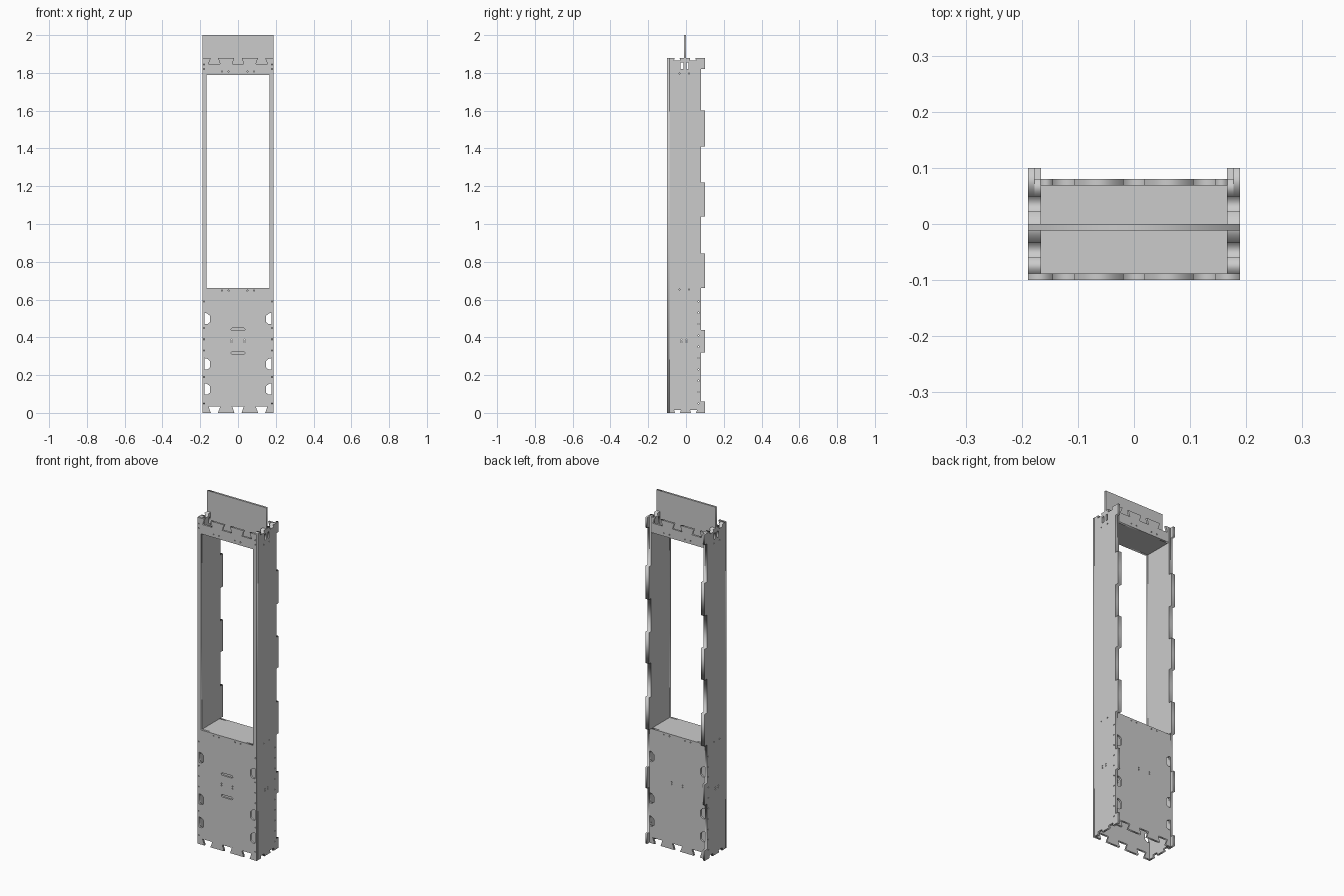
import bpy
from math import cos, sin, pi
from mathutils import Matrix

if "Cube" in bpy.data.objects:
    bpy.data.objects.remove(bpy.data.objects["Cube"])

T = 0.0115   # sheet thickness
X, TOP = 0.189, 1.88
# sheet directions: (u, v, thickness) -> world axes
FRONT = Matrix(((1, 0, 0, 0), (0, 0, -1, 0), (0, 1, 0, 0), (0, 0, 0, 1)))
SIDE = Matrix(((0, 0, 1, 0), (1, 0, 0, 0), (0, 1, 0, 0), (0, 0, 0, 1)))
FLAT = Matrix.Identity(4)


def sheet(name, outline, holes, plane, centre, t=T):
    """Flat cut sheet with holes, made from a filled 2D curve."""
    cu = bpy.data.curves.new(name, 'CURVE')
    cu.dimensions, cu.fill_mode, cu.extrude = '2D', 'BOTH', t / 2
    for pts in [outline] + holes:
        s = cu.splines.new('POLY')
        s.points.add(len(pts) - 1)
        for p, (u, v) in zip(s.points, pts):
            p.co = (u, v, 0, 1)
        s.use_cyclic_u = True
    tmp = bpy.data.objects.new(name + "_curve", cu)
    bpy.context.collection.objects.link(tmp)
    dg = bpy.context.evaluated_depsgraph_get()
    me = bpy.data.meshes.new_from_object(tmp.evaluated_get(dg))
    bpy.data.objects.remove(tmp)
    me.transform(Matrix.Translation(centre) @ plane)
    ob = bpy.data.objects.new(name, me)
    bpy.context.collection.objects.link(ob)
    return ob


def rect(u0, v0, u1, v1):
    return [(u0, v0), (u1, v0), (u1, v1), (u0, v1)]


def screw(u, v, r=0.0035):
    return [(u + r * cos(i * pi / 4), v + r * sin(i * pi / 4)) for i in range(8)]


def slot(u, v, hw, r):
    ends = [(hw - r, -pi / 2), (r - hw, pi / 2)]
    return [(u + c + r * cos(a + i * pi / 4), v + r * sin(a + i * pi / 4))
            for c, a in ends for i in range(5)]


def dovetail(c, v, depth, hw, flare):
    """Notch points from left to right on an edge at height v."""
    return [(c - hw, v), (c - hw - flare, v + depth),
            (c + hw + flare, v + depth), (c + hw, v)]


def dovetails(v, depth, centres, hw, flare):
    return [p for c in centres for p in dovetail(c, v, depth, hw, flare)]


COLS = (-0.125, 0, 0.125)


def face_panel(name, hx, y, window, handles):
    low = dovetails(0, 0.034, COLS, 0.019, 0.012)
    high = dovetails(TOP, -0.034, COLS, 0.019, 0.012)[::-1]
    holes = [screw(s * 0.035, z) for s in (-1, 1) for z in (0.375, 0.387)]
    # joint windows along both edges
    for z in (0.127, 0.26, 0.5):
        for s in (-1, 1):
            holes.append([(s * 0.177, z - 0.03), (s * 0.162, z - 0.03), (s * 0.149, z - 0.02),
                          (s * 0.149, z + 0.014), (s * 0.162, z + 0.026), (s * 0.177, z + 0.03)])
    # screw rows
    for x in (0.05, 0.085):
        holes += [screw(s * x, z) for s in (-1, 1) for z in (0.647, 1.808)]
    if handles:
        holes += [slot(0, z, 0.037, 0.007) for z in (0.317, 0.442)]
        holes += [screw(s * 0.18, z) for s in (-1, 1)
                  for z in (0.05, 0.19, 0.33, 0.39, 0.45, 0.59, 1.82, 1.845)]
    if window:   # one piece with a full-height opening
        out = [(-hx, 0)] + low + [(hx, 0), (hx, TOP)] + high + [(-hx, TOP)]
        sheet(name, out, holes + [rect(-0.167, 0.66, 0.167, 1.79)], FRONT, (0, y, 0))
    else:        # separate lower panel and header
        sheet(name + "_lower", [(-hx, 0)] + low + [(hx, 0), (hx, 0.66), (-hx, 0.66)],
              [h for h in holes if h[0][1] < 1], FRONT, (0, y, 0))
        sheet(name + "_header", [(-0.167, 1.79), (0.167, 1.79), (0.167, TOP)] + high + [(-0.167, TOP)],
              [h for h in holes if h[0][1] > 1], FRONT, (0, y, 0))


# front and back faces
face_panel("front_panel", X, -0.1 + T / 2, True, True)
face_panel("back_panel", X - T, 0.08 - T / 2, False, False)

# side walls with rear tabs, outer and inner layer
TABS = [(0, 0.06), (0.32, 0.44), (0.66, 0.845), (1.04, 1.22), (1.41, 1.6), (1.82, TOP)]


def side_outline(z0, tabs):
    y0, y1, y2 = -0.1 + T, 0.08, 0.1
    pts = [(y0, z0)]
    if z0 == 0:
        pts += dovetails(0, 0.015, (-0.045, 0.04), 0.014, 0.004)
    edge = []
    for a, b in tabs:
        edge += [(y1, a), (y2, a), (y2, b), (y1, b)]
    if edge[0][1] > z0:
        edge.insert(0, (y1, z0))
    if edge[-1][1] < TOP:
        edge.append((y1, TOP))
    pts += [p for i, p in enumerate(edge) if not (p[0] == y1 and p[1] in (z0, TOP) and edge[0 if i == 0 else -1] == p
                                                  and len(edge) % 4 == 0)]
    pts += dovetails(TOP, -0.015, (-0.047, 0.036), 0.013, 0.004)[::-1]
    return pts + [(y0, TOP)]


# sockets beside the top connector
sockets = [rect(-0.028, 1.82, -0.014, 1.855), rect(0.003, 1.82, 0.014, 1.855)]
side_holes = [screw(y, z) for y in (-0.025, 0.002) for z in (0.375, 0.387)]
side_holes += [screw(0.066, 0.05 + 0.06 * i) for i in range(10)]
side_holes += [screw(y, z) for y in (-0.035, 0.015) for z in (0.653, 1.797)]
for s, n in ((-1, "left"), (1, "right")):
    sheet(n + "_outer_wall", side_outline(0, TABS), sockets + side_holes,
          SIDE, (s * (X - T / 2), 0, 0))
    sheet(n + "_inner_wall", side_outline(0.66, TABS[2:5]), sockets,
          SIDE, (s * (X - 1.5 * T), 0, 0))

# shelves closing the opening
sheet("lower_shelf", rect(-X + T, -0.1 + T, X - T, 0.08 - T), [], FLAT, (0, 0, 0.66 - T / 2))
sheet("upper_shelf", rect(-X + 2 * T, -0.1 + T, X - 2 * T, 0.08 - T), [], FLAT, (0, 0, 1.79 + T / 2))

# upright connector board
sheet("top_board", rect(-X + 0.0005, 1.79 + T, X - 0.0005, 2.0), [], FRONT, (0, -0.0055, 0))
